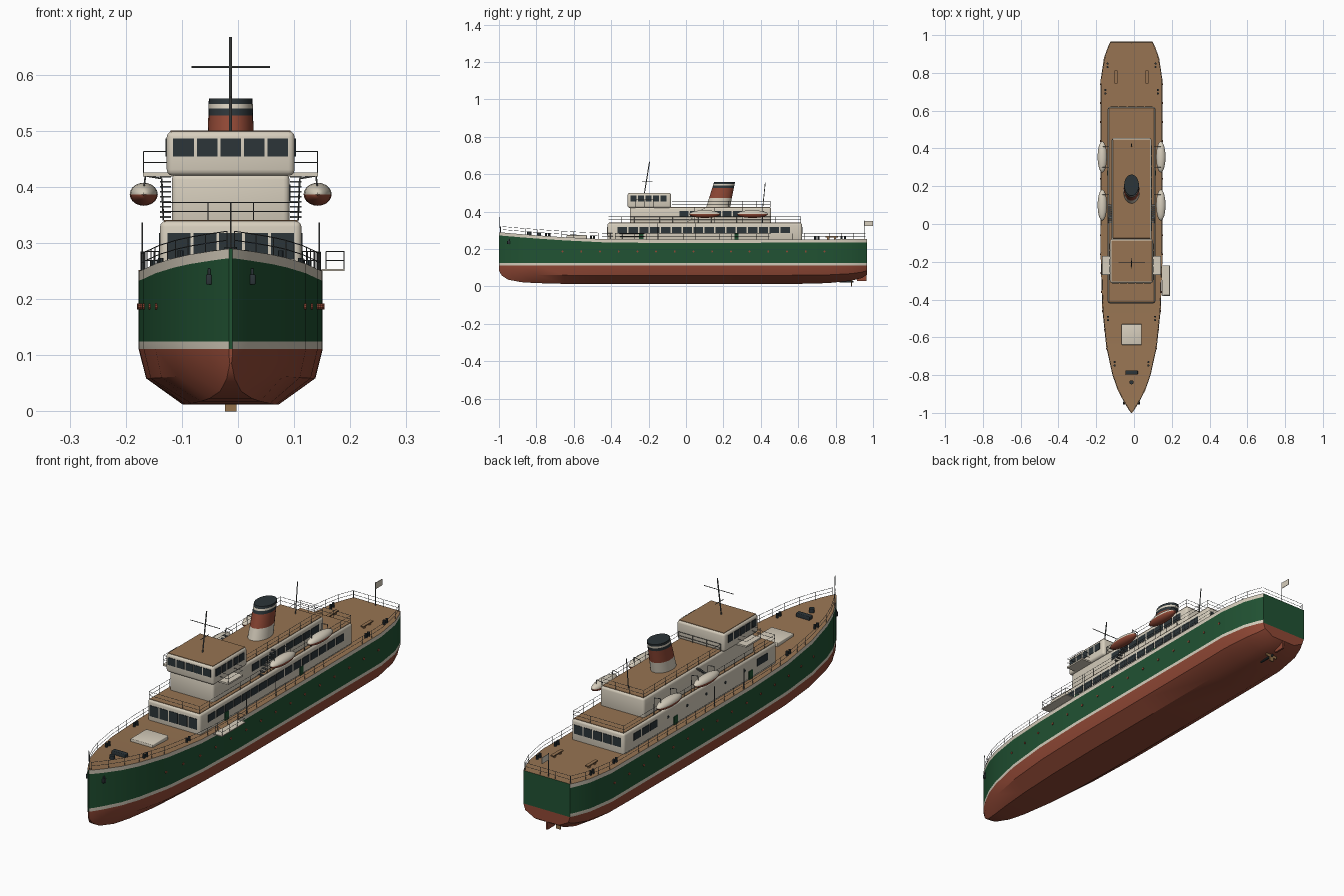
import bpy, bmesh, math
from mathutils import Matrix, Vector

cube = bpy.data.objects.get("Cube")
if cube:
    bpy.data.objects.remove(cube)

made = []
CENTRE_X = -0.013  # the gangway sticks out on one side


def material(name, r, g, b):
    m = bpy.data.materials.new(name)
    m.use_nodes = True
    m.diffuse_color = (r, g, b, 1)
    m.node_tree.nodes["Principled BSDF"].inputs["Base Color"].default_value = (r, g, b, 1)
    return m


GREEN = material("hull green", 0.015, 0.085, 0.033)
RED = material("oxide red", 0.28, 0.065, 0.036)
CREAM = material("cream paint", 0.68, 0.62, 0.51)
DECK = material("deck brown", 0.31, 0.175, 0.085)
DARK = material("dark slate", 0.025, 0.035, 0.04)
STEEL = material("rail steel", 0.12, 0.13, 0.13)
BRONZE = material("bronze", 0.3, 0.17, 0.07)


def finish(name, bm, *mats):
    bmesh.ops.recalc_face_normals(bm, faces=bm.faces)
    me = bpy.data.meshes.new(name)
    bm.to_mesh(me)
    bm.free()
    for m in mats:
        me.materials.append(m)
    ob = bpy.data.objects.new(name, me)
    ob.location.x = CENTRE_X
    bpy.context.collection.objects.link(ob)
    made.append(ob)
    return ob


def boxes(name, mat, parts, bevel=0):
    """Each part is (x0, x1, y0, y1, z0, z1)."""
    bm = bmesh.new()
    for x0, x1, y0, y1, z0, z1 in parts:
        m = Matrix.Translation(((x0 + x1) / 2, (y0 + y1) / 2, (z0 + z1) / 2))
        m = m @ Matrix.Diagonal((x1 - x0, y1 - y0, z1 - z0, 1))
        bmesh.ops.create_cube(bm, size=1, matrix=m)
    if bevel:
        bmesh.ops.bevel(bm, geom=bm.edges[:], offset=bevel, segments=3, profile=0.5, affect="EDGES")
    return finish(name, bm, mat)


def rods(name, mat, segments, r=0.001, sides=5):
    bm = bmesh.new()
    for a, b in segments:
        a, b = Vector(a), Vector(b)
        rot = (b - a).to_track_quat("Z", "Y").to_matrix().to_4x4()
        bmesh.ops.create_cone(bm, cap_ends=True, segments=sides, radius1=r, radius2=r,
                              depth=(b - a).length, matrix=Matrix.Translation((a + b) / 2) @ rot)
    return finish(name, bm, mat)


def loft(name, rings, mats, side_rule, cap_rule):
    bm = bmesh.new()
    vs = [[bm.verts.new(p) for p in ring] for ring in rings]
    n = len(rings[0])
    for i in range(len(vs) - 1):
        for j in range(n):
            k = (j + 1) % n
            f = bm.faces.new((vs[i][j], vs[i][k], vs[i + 1][k], vs[i + 1][j]))
            f.material_index = side_rule(i, j)
    for ring in (vs[0], vs[-1]):
        for j in range(n // 2 - 1):
            f = bm.faces.new((ring[j], ring[j + 1], ring[n - 2 - j], ring[n - 1 - j]))
            f.material_index = cap_rule(j)
    return finish(name, bm, *mats)


def rail(name, path, height, gap=0.07):
    """Posts with two wires along a path."""
    segs = []
    up = Vector((0, 0, height))
    for a, b in zip(path, path[1:]):
        a, b = Vector(a), Vector(b)
        count = max(1, round((b - a).length / gap))
        for i in range(count):
            p = a.lerp(b, i / count)
            segs.append((p, p + up))
        for t in (0.5, 1):
            segs.append((a + up * t, b + up * t))
    segs.append((b, b + up))
    rods(name, STEEL, segs, 0.0009, 4)


def mirrored(parts):
    return parts + [(-x1, -x0, *rest) for x0, x1, *rest in parts]


# Hull: stations of position, half breadth and keel height
stations = [(-1, 0.003, 0.085), (-0.985, 0.014, 0.058), (-0.95, 0.036, 0.036), (-0.88, 0.073, 0.023),
            (-0.8, 0.101, 0.018), (-0.65, 0.134, 0.014), (-0.45, 0.155, 0.012), (-0.2, 0.163, 0.012),
            (0.2, 0.164, 0.012), (0.6, 0.164, 0.014), (0.76, 0.164, 0.018), (0.88, 0.146, 0.03),
            (0.94, 0.124, 0.045), (0.967, 0.111, 0.062)]


def sheer(y):
    return 0.25 + 0.04 * max(0, (-0.3 - y) / 0.7) ** 1.6 + 0.005 * max(0, y - 0.3)


def breadth(y):
    for (a, p, _), (b, q, _) in zip(stations, stations[1:]):
        if a <= y <= b:
            return p + (q - p) * (y - a) / (b - a)


rings = []
for y, b, k in stations:
    s = sheer(y)
    half = [(b, s), (b, s - 0.017), (b, 0.125), (b, 0.111), (0.92 * b, k + (0.11 - k) * 0.48), (0.52 * b, k)]
    rings.append([(x, y, z) for x, z in half] + [(-x, y, z) for x, z in reversed(half)])
strips = [2, 0, 2, 1, 1, 1, 1, 1, 2, 0, 2, 3]
loft("hull", rings, (GREEN, RED, CREAM, DECK), lambda i, j: strips[j], lambda j: 0 if j < 3 else 1)

# Portholes, anchors, rudder and propeller
ports = []
for i in range(15):
    y = -0.66 + i * 0.1
    b = breadth(y)
    ports += [((s * (b - 0.004), y, 0.187), (s * (b + 0.003), y, 0.187)) for s in (1, -1)]
rods("hull_portholes", RED, ports, 0.005, 10)
boxes("anchors", DARK, mirrored([(0.034, 0.044, -0.956, -0.94, 0.226, 0.244),
                                 (0.036, 0.041, -0.952, -0.944, 0.24, 0.255)]), 0.002)
boxes("rudder", RED, [(-0.004, 0.004, 0.915, 0.966, 0.028, 0.108)])
boxes("propeller", BRONZE, [(-0.01, 0.01, 0.883, 0.888, 0, 0.032), (-0.026, 0.026, 0.883, 0.888, 0.018, 0.03)])
rods("propeller_shaft", DARK, [((0, 0.82, 0.025), (0, 0.895, 0.025))], 0.005, 8)

# Deckhouses with their roofs: half width, back, front, bottom, top
houses = {"main_deckhouse": (0.126, -0.42, 0.62, 0.235, 0.34),
          "boat_deckhouse": (0.105, -0.3, 0.455, 0.33, 0.424),
          "bridge": (0.114, -0.312, -0.08, 0.42, 0.5)}
for name, (w, y0, y1, z0, z1) in houses.items():
    boxes(name, CREAM, [(-w, w, y0, y1, z0, z1)], 0.011)
    e = 0.007
    boxes(name + "_roof", DECK, [(e - w, w - e, y0 + e, y1 - e, z1 - 0.004, z1 + 0.001)])


# Windows as thin plates
def across(y, count, pitch, width, z0, z1):
    mid = (count - 1) / 2
    return [((i - mid) * pitch - width / 2, (i - mid) * pitch + width / 2, y - 0.002, y + 0.002, z0, z1)
            for i in range(count)]


def along(x, y0, y1, count, z0, z1):
    pitch = (y1 - y0) / count
    return [(x - 0.002, x + 0.002, y0 + i * pitch + 0.004, y0 + (i + 1) * pitch - 0.004, z0, z1)
            for i in range(count)]


boxes("bridge_windows", DARK, across(-0.312, 5, 0.042, 0.037, 0.454, 0.486)
      + mirrored(along(0.114, -0.3, -0.1, 5, 0.454, 0.486)))
boxes("main_windows", DARK, across(-0.42, 5, 0.046, 0.041, 0.272, 0.318)
      + across(0.62, 5, 0.046, 0.04, 0.28, 0.318)
      + along(0.126, -0.37, 0.56, 16, 0.287, 0.318)
      + along(-0.126, 0.39, 0.56, 3, 0.287, 0.318) + along(-0.126, -0.36, -0.28, 1, 0.287, 0.318))
boxes("boat_deck_windows", DARK, along(0.105, -0.04, 0.42, 8, 0.374, 0.404))
rods("house_portholes", DARK, [((-0.128, -0.2 + i * 0.13, 0.3), (-0.12, -0.2 + i * 0.13, 0.3))
                               for i in range(5)], 0.006, 10)
boxes("side_doors", GREEN, mirrored([(0.124, 0.129, y - 0.012, y + 0.012, 0.25, 0.286) for y in (-0.24, 0.27)]))

# Bridge wings
boxes("bridge_wings", CREAM, mirrored([(0.1, 0.156, -0.27, -0.17, 0.419, 0.426)]))
for s, side in ((1, "left"), (-1, "right")):
    rail(side + "_wing_rail", [(s * 0.112, -0.268, 0.425), (s * 0.155, -0.268, 0.425),
                               (s * 0.155, -0.172, 0.425), (s * 0.112, -0.172, 0.425)], 0.038, 0.05)

# Funnel with colour bands
rings = []
for z in (0.42, 0.472, 0.527, 0.54, 0.548, 0.558):
    t = (z - 0.42) / 0.138
    rings.append([((0.043 - 0.004 * t) * math.cos(a), 0.171 + 0.035 * t + (0.064 - 0.008 * t) * math.sin(a), z)
                  for a in (math.tau * i / 24 for i in range(24))])
bands = [0, 1, 2, 0, 2]
loft("funnel", rings, (CREAM, RED, DARK), lambda i, j: bands[i], lambda j: 2)

# Masts, yard, staffs and flag
rods("fore_mast", STEEL, [((0, -0.222, 0.5), (0, -0.195, 0.667))], 0.0026, 8)
rods("yard", STEEL, [((-0.07, -0.204, 0.614), (0.07, -0.204, 0.614)),
                     ((0, -0.235, 0.56), (0, -0.18, 0.56))], 0.0016, 6)
rods("aft_mast", STEEL, [((0, 0.41, 0.42), (0, 0.424, 0.557))], 0.002, 8)
rods("bow_and_stern_staffs", STEEL, [((0, -0.993, 0.285), (0, -0.997, 0.372)),
                                     ((0, 0.955, 0.25), (0, 0.955, 0.352))], 0.0015, 6)
boxes("flag", CREAM, [(-0.001, 0.001, 0.953, 1.0, 0.323, 0.35)])

# Lifeboats: cream cover over a red lower half, hung on davits
davits = []
for s, side in ((1, "left"), (-1, "right")):
    for y, place in ((0.1, "forward"), (0.355, "aft")):
        bm = bmesh.new()
        bmesh.ops.create_uvsphere(bm, u_segments=16, v_segments=10, radius=1,
                                  matrix=Matrix.Translation((s * 0.155, y, 0.387))
                                  @ Matrix.Diagonal((0.025, 0.083, 0.0205, 1)))
        for f in bm.faces:
            f.material_index = int(f.calc_center_median().z < 0.387)
        finish(f"{side}_{place}_lifeboat", bm, CREAM, RED)
        for d in (-0.055, 0.055):
            p = [(s * 0.12, y + d, 0.34), (s * 0.123, y + d, 0.415), (s * 0.152, y + d, 0.42),
                 (s * 0.155, y + d, 0.395)]
            davits += list(zip(p, p[1:]))
    davits += [((s * 0.158, y, 0.25), (s * 0.158, y, 0.337)) for y in (-0.15, 0.05)]
rods("davits", STEEL, davits, 0.0015, 6)

# Railings
ys = [-0.99 + i * 0.065 for i in range(30)] + [0.96]
for s, side in ((1, "left"), (-1, "right")):
    rail(side + "_deck_rail", [(s * max(breadth(y) - 0.004, 0.002), y, sheer(y)) for y in ys], 0.032, 0.08)
rail("stern_rail", [(-0.108, 0.96, 0.253), (0.108, 0.96, 0.253)], 0.032)


def loop(w, y0, y1, z):
    return [(w, y0, z), (w, y1, z), (-w, y1, z), (-w, y0, z), (w, y0, z)]


rail("main_roof_rail", loop(0.121, -0.414, 0.614, 0.34), 0.032)
rail("boat_roof_rail", loop(0.1, -0.075, 0.45, 0.424), 0.032)

# Stairs between the upper decks
boxes("stairs", STEEL, mirrored([(0.106, 0.126, 0.005 + i * 0.011, 0.014 + i * 0.011, 0.345 + i * 0.009,
                                  0.348 + i * 0.009) for i in range(9)]))

# Gangway platform
boxes("gangway", CREAM, [(0.162, 0.203, -0.38, -0.22, 0.25, 0.254)])
rail("gangway_rail", [(0.17, -0.378, 0.253), (0.202, -0.378, 0.253), (0.202, -0.222, 0.253),
                      (0.17, -0.222, 0.253)], 0.032, 0.05)

# Deck fittings
boxes("cargo_hatch", CREAM, [(-0.053, 0.053, -0.64, -0.53, 0.25, 0.274)], 0.003)
boxes("windlass", DARK, [(-0.033, 0.033, -0.797, -0.775, 0.265, 0.288)], 0.003)
rods("capstan", DARK, [((0, -0.838, 0.268), (0, -0.838, 0.293))], 0.011, 12)
boxes("benches", DECK, mirrored([(0.075, 0.09, 0.745, 0.812, 0.262, 0.266),
                                 (0.079, 0.086, 0.755, 0.765, 0.25, 0.263),
                                 (0.079, 0.086, 0.792, 0.802, 0.25, 0.263)]))
bitts = []
for y in (-0.74, -0.5, 0.7, 0.84):
    for s in (1, -1):
        x, z = s * (breadth(y) - 0.025), sheer(y)
        bitts += [((x, y + d, z - 0.004), (x, y + d, z + 0.018)) for d in (-0.009, 0.009)]
rods("mooring_bitts", DARK, bitts, 0.0055, 10)

# Smooth rounded surfaces while keeping hard edges
bpy.ops.object.select_all(action="DESELECT")
for ob in made:
    ob.select_set(True)
bpy.context.view_layer.objects.active = made[0]
bpy.ops.object.shade_smooth_by_angle(angle=math.radians(35))
